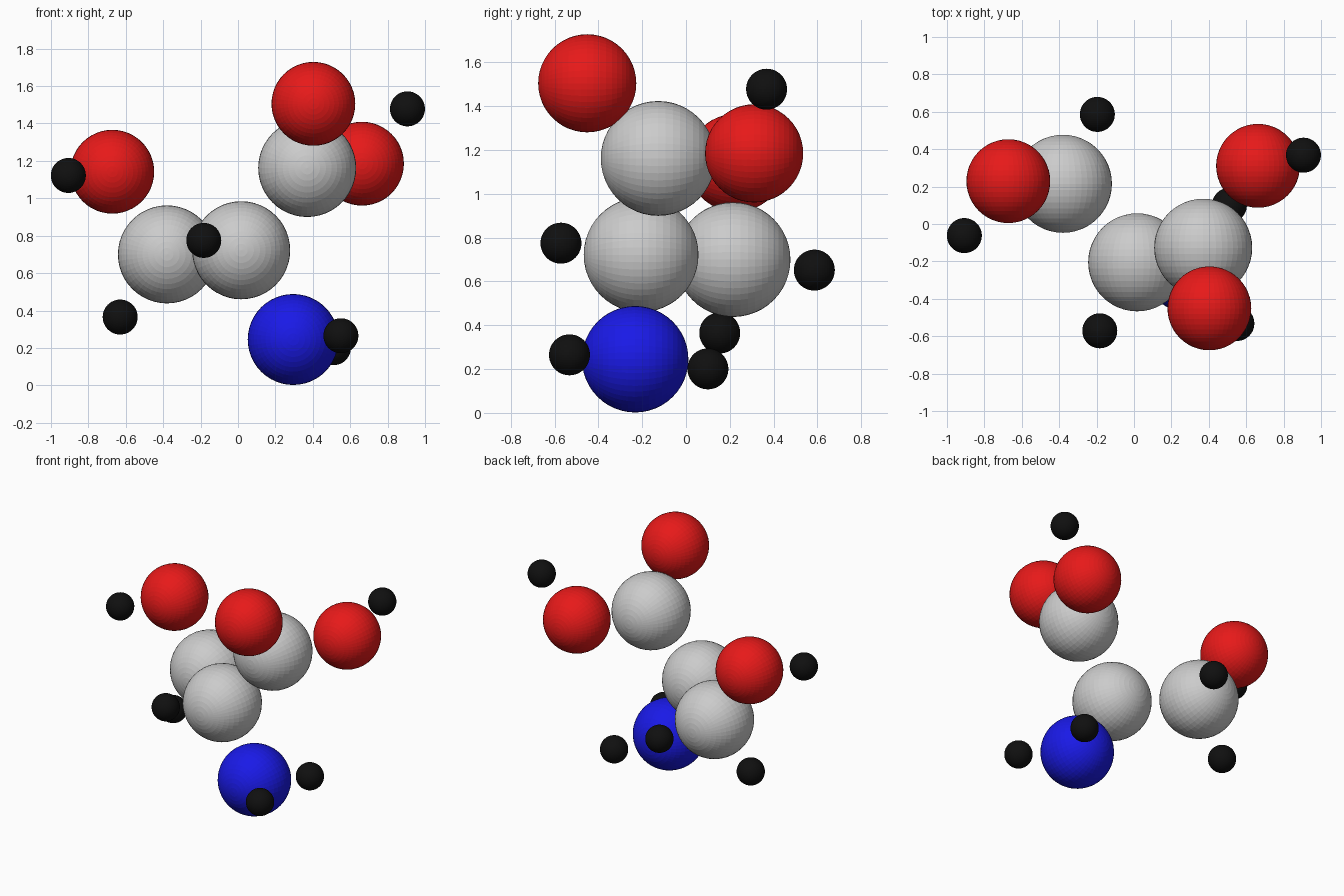
import bpy
from math import radians

if "Cube" in bpy.data.objects:
    bpy.data.objects.remove(bpy.data.objects["Cube"])

# Element: radius and colour (carbon stays plain grey)
ELEMENTS = {
    "carbon": (0.262, None),
    "oxygen": (0.224, (0.8, 0.01, 0.01, 1)),
    "nitrogen": (0.243, (0.01, 0.01, 0.8, 1)),
    "hydrogen": (0.0935, (0.005, 0.005, 0.005, 1)),
}

# Atoms: name, element, centre
ATOMS = [
    ("side_carbon", "carbon", (-0.38, 0.215, 0.70)),
    ("central_carbon", "carbon", (0.017, -0.205, 0.722)),
    ("acid_carbon", "carbon", (0.37, -0.127, 1.162)),
    ("side_oxygen", "oxygen", (-0.672, 0.229, 1.142)),
    ("upper_oxygen", "oxygen", (0.403, -0.451, 1.505)),
    ("acid_oxygen", "oxygen", (0.663, 0.311, 1.185)),
    ("amine_nitrogen", "nitrogen", (0.295, -0.232, 0.245)),
    ("side_oxygen_hydrogen", "hydrogen", (-0.907, -0.062, 1.122)),
    ("acid_hydrogen", "hydrogen", (0.906, 0.368, 1.478)),
    ("central_hydrogen", "hydrogen", (-0.183, -0.571, 0.775)),
    ("side_hydrogen_low", "hydrogen", (-0.63, 0.154, 0.365)),
    ("side_hydrogen_back", "hydrogen", (-0.196, 0.586, 0.652)),
    ("amine_hydrogen_front", "hydrogen", (0.55, -0.532, 0.265)),
    ("amine_hydrogen_back", "hydrogen", (0.51, 0.10, 0.201)),
]

# One material per coloured element
materials = {}
for element, (_, colour) in ELEMENTS.items():
    if colour:
        materials[element] = bpy.data.materials.new(element)
        materials[element].diffuse_color = colour

# Faceted spheres with their poles along y
for name, element, centre in ATOMS:
    bpy.ops.mesh.primitive_uv_sphere_add(
        segments=48, ring_count=24, radius=ELEMENTS[element][0],
        location=centre, rotation=(radians(90), 0, 0))
    atom = bpy.context.object
    atom.name = name
    if element in materials:
        atom.data.materials.append(materials[element])

for m in bpy.data.materials:
    if m.users and not m.is_grease_pencil:
        m.use_nodes = True
        m.node_tree.nodes["Principled BSDF"].inputs["Base Color"].default_value = m.diffuse_color
